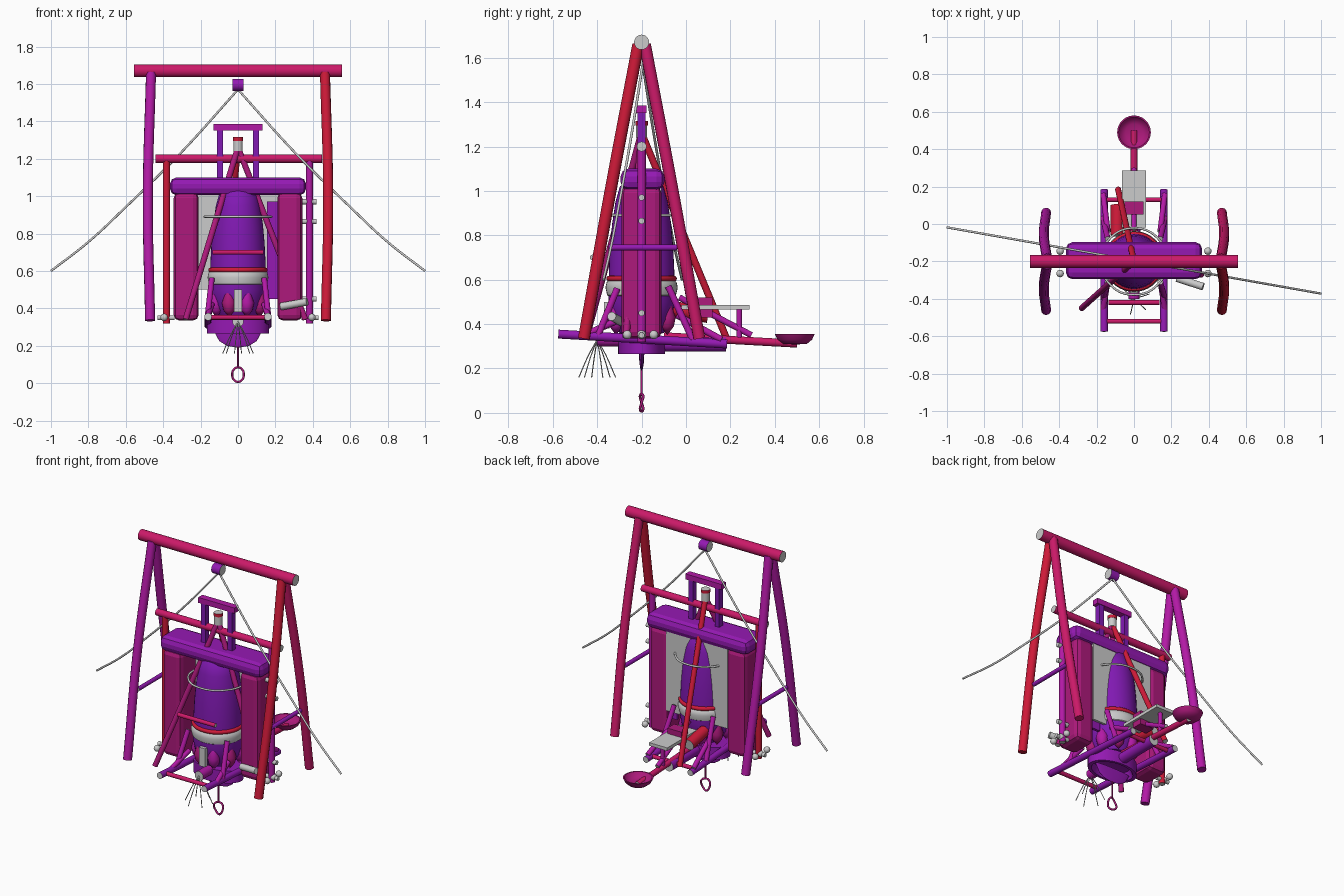
import bpy, bmesh, math
from mathutils import Vector, Matrix

if "Cube" in bpy.data.objects:
    bpy.data.objects.remove(bpy.data.objects["Cube"])

COL = {'red': (.62, .01, .04, 1), 'crimson': (.6, .01, .14, 1), 'magenta': (.42, .01, .2, 1),
       'orchid': (.45, .01, .38, 1), 'purple': (.3, .01, .45, 1), 'violet': (.22, .01, .45, 1)}
MATS = {}
Y = -0.2  # depth of the main frame's centre plane


def mat(c):
    if c not in MATS:
        MATS[c] = bpy.data.materials.new(c)
        MATS[c].diffuse_color = COL.get(c, (.8, .8, .8, 1))
    return MATS[c]


def finish(name, bm, c=None):
    me = bpy.data.meshes.new(name)
    bm.to_mesh(me)
    bm.free()
    ob = bpy.data.objects.new(name, me)
    bpy.context.collection.objects.link(ob)
    if c:
        me.materials.append(mat(c))
        me.materials.append(mat('grey'))
    return ob


def rod(name, a, b, r, c=None, r2=None, n=20):
    """Cylinder from a to b with pale end grain."""
    a, b = Vector(a), Vector(b)
    d = b - a
    m = Matrix.Translation((a + b) / 2) @ d.to_track_quat('Z', 'Y').to_matrix().to_4x4()
    bm = bmesh.new()
    bmesh.ops.create_cone(bm, cap_ends=True, segments=n, radius1=r, radius2=r if r2 is None else r2,
                          depth=d.length, matrix=m)
    for f in bm.faces:
        f.smooth = len(f.verts) == 4
        f.material_index = 0 if f.smooth or not c else 1
    return finish(name, bm, c)


def box(name, lo, hi, c=None, bevel=0):
    lo, hi = Vector(lo), Vector(hi)
    bm = bmesh.new()
    bmesh.ops.create_cube(bm, size=1, matrix=Matrix.Translation((lo + hi) / 2) @ Matrix.Diagonal((*(hi - lo), 1)))
    ob = finish(name, bm, c)
    if bevel:
        mod = ob.modifiers.new('bevel', 'BEVEL')
        mod.width, mod.segments = bevel, 2
    return ob


def lathe(name, prof, loc, c=None, scale=(1, 1, 1), n=40):
    bm = bmesh.new()
    vs = [bm.verts.new((r, 0, z)) for r, z in prof]
    es = [bm.edges.new(p) for p in zip(vs, vs[1:])]
    bmesh.ops.spin(bm, geom=vs + es, axis=(0, 0, 1), cent=(0, 0, 0), angle=math.tau, steps=n)
    bmesh.ops.remove_doubles(bm, verts=bm.verts, dist=1e-4)
    bmesh.ops.recalc_face_normals(bm, faces=bm.faces)
    for f in bm.faces:
        f.smooth = True
    for e in bm.edges:
        e.smooth = len(e.link_faces) < 2 or e.calc_face_angle(0) < .7
    ob = finish(name, bm, c)
    ob.location, ob.scale = loc, scale
    return ob


def tube(name, pts, r, c=None, cyclic=False):
    cu = bpy.data.curves.new(name, 'CURVE')
    cu.dimensions = '3D'
    cu.bevel_depth, cu.bevel_resolution, cu.use_fill_caps, cu.resolution_u = r, 4, True, 8
    sp = cu.splines.new('BEZIER')
    sp.bezier_points.add(len(pts) - 1)
    for bp, p in zip(sp.bezier_points, pts):
        bp.co = p
        bp.handle_left_type = bp.handle_right_type = 'AUTO'
    sp.use_cyclic_u = cyclic
    ob = bpy.data.objects.new(name, cu)
    bpy.context.collection.objects.link(ob)
    if c:
        cu.materials.append(mat(c))
    return ob


def hoop(name, R, r, z, c=None):
    return tube(name, [(R * math.cos(k * math.tau / 8), Y + R * math.sin(k * math.tau / 8), z)
                       for k in range(8)], r, c, True)


def ball(name, p, r):
    return lathe(name, [(r * math.sin(k * math.pi / 8), -r * math.cos(k * math.pi / 8)) for k in range(9)], p, n=16)


# Outer A-frame: beam, bowed legs, side braces
rod('top_beam', (-.555, Y, 1.67), (.555, Y, 1.67), .034, 'crimson')
legs = [(-1, -1, 'orchid'), (-1, 1, 'orchid'), (1, -1, 'red'), (1, 1, 'crimson')]
for sx, sy, c in legs:
    tube('outer_leg', [(sx * .465, Y + sy * .015, 1.66), (sx * .482, Y + sy * .14, 1.0),
                       (sx * .47, Y + sy * .26, .335)], .027, c)
for s in (-1, 1):
    rod('side_brace', (s * .475, -.35, .745), (s * .475, -.04, .745), .013, 'purple')

# Pulley and sagging guy ropes
rod('pulley', (-.03, Y, 1.595), (.03, Y, 1.595), .032, 'purple')
for s in (-1, 1):
    tube('guy_rope', [(s * x, -.195 + s * x * -.177, z) for x, z in
                      ((0, 1.57), (.31, 1.227), (.605, .937), (.8, .755), (1, .6))], .006)

# Inner portal: heavy posts, lintel, back panel
for s in (-1, 1):
    box('heavy_post', (s * .277 - .067, -.29, .335), (s * .277 + .067, -.11, 1.02), 'magenta', .03)
box('lintel', (-.364, -.295, 1.005), (.364, -.097, 1.1), 'purple', .035)
box('back_panel', (-.22, -.125, .5), (.22, -.11, 1.02))
box('side_board', (.155, -.145, .45), (.215, -.127, .97), 'purple')

# Yoke above the lintel
for s in (-1, 1):
    box('yoke_post', (s * .095 - .016, Y - .018, 1.09), (s * .095 + .016, Y + .018, 1.36), 'violet')
box('yoke_bar', (-.13, Y - .022, 1.35), (.13, Y + .022, 1.385), 'orchid')

# Slim portal in front of the heavy posts
rod('cross_bar', (-.44, Y, 1.2), (.45, Y, 1.2), .022, 'crimson')
for s, c in ((-1, 'red'), (1, 'orchid')):
    rod('slim_post', (s * .382, Y, .32), (s * .382, Y, 1.2), .019, c)
    for y in (-.265, Y, -.145):
        ball('foot_peg', (s * .395, y, .352), .02)
    rod('foot_pin', (s * .34, Y, .35), (s * .43, Y, .35), .013)
for z in (.97, .865, .45):
    rod('post_pin', (.34, Y, z), (.42, Y, z), .014)

# Tripod and its head
head = (0, Y, 1.26)
rod('tripod_leg_left', head, (-.28, -.45, .34), .016, 'magenta')
rod('tripod_leg_right', head, (.36, -.27, .34), .016, 'magenta')
rod('tripod_leg_back', head, (-.085, .185, .33), .016, 'red')
rod('tripod_collar', (0, Y, 1.24), (0, Y, 1.295), .025)
rod('tripod_cap', (0, Y, 1.295), (0, Y, 1.315), .028, 'red')

# Bell body with bands and hoops
lathe('bell_body', [(0, 1.06), (.06, 1.05), (.098, 1.02), (.118, .95), (.133, .85), (.142, .75), (.147, .65),
                    (.148, .58), (.15, .5), (.135, .42), (.1, .36), (0, .34)], (0, Y, 0), 'violet')
hoop('upper_hoop', .178, .006, .89)
hoop('red_band', .146, .013, .605, 'red')
lathe('grey_band', [(.145, .6), (.157, .59), (.163, .565), (.155, .53), (.14, .52)], (0, Y, 0))
rod('front_bar', (-.135, -.42, .7), (.135, -.42, .7), .013, 'crimson')

# Base drum with open bowl and keel
lathe('base_drum', [(0, .345), (.165, .345), (.165, .265), (.14, .265), (.12, .31), (0, .325)], (0, Y, 0),
      'purple', (1, .64, 1))
lathe('keel', [(0, .19), (.06, .2), (.1, .225), (.13, .28), (0, .28)], (0, Y, 0), 'purple', (1, .1, 1))

# Petals around the base
for k in range(8):
    a = (k + .5) * math.tau / 8
    lathe('petal', [(0, .35), (.03, .39), (.038, .43), (.022, .48), (0, .53)],
          (.125 * math.cos(a), Y + .125 * math.sin(a), 0), 'magenta' if k % 2 else 'orchid', n=16)
box('front_tab', (-.022, -.37, .38), (.022, -.345, .5))
rod('nozzle', (0, -.4, .33), (0, -.26, .33), .03, 'orchid')

# Sled: rails, rungs, corner struts
for s in (-1, 1):
    rod('sled_rail', (s * .16, -.575, .355), (s * .16, .185, .31), .02, 'purple')
    for y0, z0, y1, z1 in ((-.4, .34, -.31, .56), (-.46, .35, -.3, .42), (.03, .33, -.08, .57), (.16, .33, -.04, .44)):
        rod('corner_strut', (s * .165, y0, z0), (s * .14, y1, z1), .015, 'orchid')
rod('front_rung', (-.17, -.52, .352), (.17, -.52, .352), .013, 'crimson')
rod('rear_rung', (-.17, .13, .315), (.17, .13, .315), .013, 'crimson')
rod('rear_drum', (0, -.1, .31), (0, .18, .31), .034, 'purple')

# Rear shelf and its supports
box('rear_shelf', (-.065, -.02, .465), (.065, .285, .485))
box('shelf_block', (-.05, .05, .43), (.05, .12, .52), 'magenta')
rod('shelf_post', (0, .24, .33), (0, .24, .47), .013, 'orchid')
rod('shelf_strut', (0, -.03, .52), (0, .295, .35), .014, 'orchid')
rod('red_roller', (-.09, -.06, .47), (-.09, .1, .44), .035, 'red')

# Spoon arm and dish
rod('spoon_arm', (0, -.1, .345), (0, .5, .312), .018, 'crimson')
lathe('spoon_dish', [(0, .308), (.055, .311), (.078, .33), (.09, .355), (.082, .355), (.068, .333), (.045, .322),
                     (0, .32)], (0, .49, 0), 'magenta')

# Loose log
rod('log', (.23, -.29, .41), (.37, -.335, .435), .02)

# Hanging cord with ring
rod('cord', (0, Y, .28), (0, Y, .08), .005, 'magenta', n=8)
tube('pull_ring', [(.031 * math.sin(k * math.tau / 8), Y + .007 * math.sin(k * math.tau / 4),
                    .046 + .039 * math.cos(k * math.tau / 8)) for k in range(8)], .006, 'magenta', True)

# Tassel strands
for k in range(6):
    a = k * math.tau / 6 + .3
    x, y = math.cos(a), math.sin(a)
    tube('tassel_strand', [(0, -.4, .33), (.04 * x, -.4 + .04 * y, .26), (.085 * x, -.4 + .085 * y, .16)], .0025)

for m in bpy.data.materials:
    if m.users and not m.is_grease_pencil:
        m.use_nodes = True
        m.node_tree.nodes["Principled BSDF"].inputs["Base Color"].default_value = m.diffuse_color
